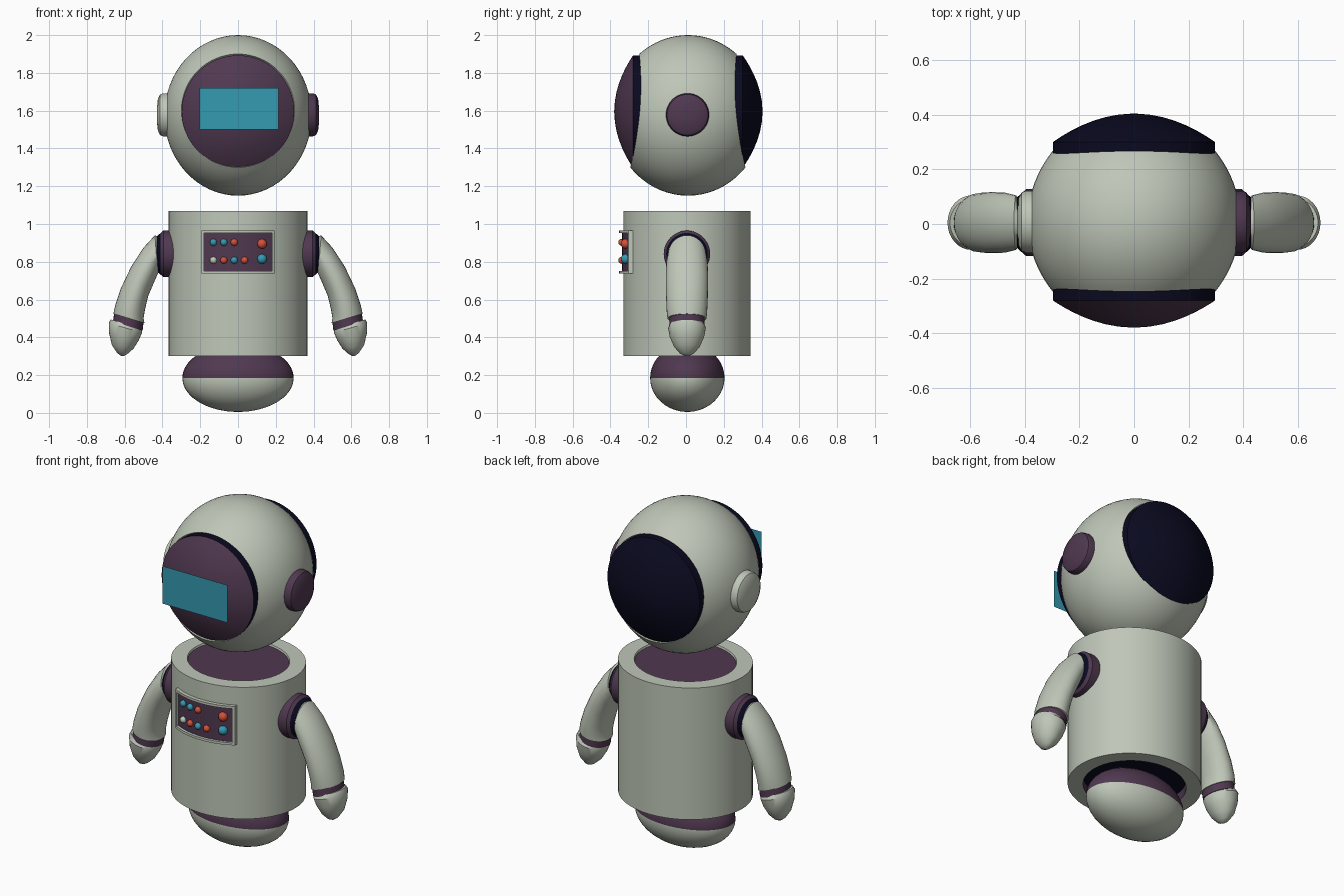
import bpy, bmesh, math
from mathutils import Vector as V

if "Cube" in bpy.data.objects:
    bpy.data.objects.remove(bpy.data.objects["Cube"])


def material(name, r, g, b):
    m = bpy.data.materials.new(name)
    m.use_nodes = True
    m.diffuse_color = (r, g, b, 1)
    m.node_tree.nodes["Principled BSDF"].inputs["Base Color"].default_value = (r, g, b, 1)
    return m


PALE = material("pale grey green", .52, .57, .48)
PLUM = material("plum", .08, .04, .08)
NAVY = material("dark navy", .003, .003, .015)
TEAL = material("teal", .035, .32, .44)
RED = material("red orange", .65, .08, .04)
X, Y, Z = V((1, 0, 0)), V((0, 1, 0)), V((0, 0, 1))


def ring(center, u, v, n=48):
    """Ellipse of points with half-axes u and v."""
    return [V(center) + u * math.cos(math.tau * i / n) + v * math.sin(math.tau * i / n)
            for i in range(n)]


def loft(name, rings, mats, caps=True):
    """Skin a list of rings; mats is one material or one per band."""
    if not isinstance(mats, list):
        mats = [mats] * (len(rings) - 1)
    slots = list(dict.fromkeys(mats))
    bm = bmesh.new()
    rows = [[bm.verts.new(p) for p in r] for r in rings]
    n = len(rows[0])
    for a, b, m in zip(rows, rows[1:], mats):
        for i in range(n):
            j = (i + 1) % n
            bm.faces.new((a[i], a[j], b[j], b[i])).material_index = slots.index(m)
    if caps:
        bm.faces.new(rows[0]).material_index = slots.index(mats[0])
        bm.faces.new(rows[-1]).material_index = slots.index(mats[-1])
    bmesh.ops.recalc_face_normals(bm, faces=bm.faces)
    me = bpy.data.meshes.new(name)
    bm.to_mesh(me)
    bm.free()
    for m in slots:
        me.materials.append(m)
    ob = bpy.data.objects.new(name, me)
    bpy.context.collection.objects.link(ob)
    bpy.ops.object.select_all(action='DESELECT')
    ob.select_set(True)
    bpy.context.view_layer.objects.active = ob
    bpy.ops.object.shade_smooth_by_angle(angle=math.radians(38))
    return ob


# Head shell: an ellipsoid band between two round openings
def shell_ring(t, n=64):
    k = math.cos(t * math.pi / 2)
    pts = []
    for i in range(n):
        a = math.tau * i / n
        x = math.cos(a) * (.3 + .09 * k)
        dz = math.sin(a) * (.3 + .125 * k) + .025 * (1 - k)
        y = .4 * math.sqrt(max(0, 1 - (x / .39) ** 2 - (dz / .425) ** 2))
        pts.append(V((x, .01 + math.copysign(y, t), 1.575 + dz)))
    return pts


shell = [shell_ring(i / 10) for i in range(-10, 11)]
lips = [ring((0, s * .22, 1.6), X * .285, Z * .285, 64) for s in (-1, 1)]
loft("head_shell", [lips[0]] + shell + [lips[1]], PALE, caps=False)


# Face dome in front and matching dome behind
def dome(name, side, rim, height, wall, cap):
    rings = [ring((0, side * .2, 1.595), X * .298, Z * .298, 64)]
    for i in range(10):
        f = math.cos(i / 9 * 1.55)
        rings.append(ring((0, side * (rim + height * (1 - f * f)), 1.595),
                          X * .298 * f, Z * .298 * f, 64))
    loft(name, rings, [wall] + [cap] * 9)


dome("face_dome", -1, .28, .1, NAVY, PLUM)
dome("back_dome", 1, .30, .105, NAVY, NAVY)

# Thin visor screen
bpy.ops.mesh.primitive_plane_add(size=1, location=(0.005, -.405, 1.61), rotation=(math.pi / 2, 0, 0))
screen = bpy.context.object
screen.name = "visor_screen"
screen.scale = (.42, .22, 1)
screen.data.materials.append(TEAL)

# Ear pads
for side, name, mat in ((1, "left_ear", PLUM), (-1, "right_ear", PALE)):
    loft(name, [ring((side * x, .008, 1.578), Y * r, Z * r)
                for x, r in ((.32, .114), (.395, .114), (.412, .108), (.424, .085), (.43, .03))], mat)

# Torso: open drum with a top plate and a recess underneath
profile = [(.01, 1.06), (.75, 1.06), (.76, 1.07), (1, 1.07), (1, .30), (.77, .30), (.77, .35), (.01, .35)]
loft("torso", [ring((0, .005, z), X * .367 * f, Y * .337 * f, 64) for f, z in profile],
     [PLUM, PALE, PALE, PALE, PALE, PLUM, NAVY])

# Rounded base, plum above and pale below
arc = [math.pi * (.01 + .98 * i / 20) for i in range(21)]
loft("base", [ring((0, .007, .185 - .18 * math.cos(a)), X * .295 * math.sin(a), Y * .197 * math.sin(a))
              for a in arc], [PALE] * 10 + [PLUM] * 10)


# Control panel wrapped round the front of the torso
def front_y(x):
    return .005 - .337 * math.sqrt(1 - (x / .367) ** 2)


def slab(name, x0, x1, z0, z1, out, mat, n=12):
    rings = []
    for i in range(n + 1):
        x = x0 + (x1 - x0) * i / n
        y = front_y(x)
        rings.append([V((x, y + d, z)) for d, z in ((.02, z0), (-out, z0), (-out, z1), (.02, z1))])
    loft(name, rings, mat)


slab("panel_face", -.185, .185, .745, .958, .006, PLUM)
slab("panel_frame_top", -.192, .192, .952, .966, .022, PALE)
slab("panel_frame_bottom", -.192, .192, .738, .752, .022, PALE)
for side, name in ((1, "left"), (-1, "right")):
    slab("panel_frame_" + name, side * .18, side * .192, .738, .966, .022, PALE, 2)

# Buttons in two rows
buttons = [(-.13, .903, TEAL), (-.075, .903, TEAL), (-.02, .903, RED), (.127, .895, RED),
           (-.13, .808, PALE), (-.075, .808, RED), (-.02, .808, TEAL), (.035, .808, RED), (.127, .815, TEAL)]
for i, (x, z, mat) in enumerate(buttons):
    r = .026 if x > .1 else .019
    bpy.ops.mesh.primitive_uv_sphere_add(segments=16, ring_count=8, radius=r,
                                         location=(x, front_y(x) - .008, z))
    ob = bpy.context.object
    ob.name = f"button_{i + 1}"
    ob.data.materials.append(mat)
    bpy.ops.object.shade_smooth()


# Arms: each section is outer x, z, inner x, z, and half depth
def arm_part(name, sections, side, mat):
    rings = []
    for ox, oz, ix, iz, d in sections:
        o, i = V((side * ox, .005, oz)), V((side * ix, .005, iz))
        rings.append(ring((o + i) / 2, (o - i) / 2, Y * d, 32))
    loft(name, rings, mat)


upper = [(.425, .935, .42, .745, .08), (.44, .94, .425, .735, .10), (.50, .875, .445, .69, .11),
         (.565, .775, .475, .62, .112), (.62, .66, .493, .545, .11), (.65, .57, .50, .50, .107),
         (.66, .525, .495, .475, .103)]
cuff = [(.655, .53, .50, .48, .092), (.662, .485, .505, .435, .094)]
hand = [(.675, .495, .51, .445, .088), (.684, .475, .508, .425, .1), (.682, .42, .525, .385, .091),
        (.668, .36, .553, .34, .068), (.64, .317, .585, .312, .037), (.618, .301, .606, .3, .008)]
for side, name in ((1, "left"), (-1, "right")):
    loft(name + "_shoulder", [ring((side * x, .005, .842), Y * r, Z * r)
                              for x, r in ((.33, .123), (.395, .123), (.41, .11), (.43, .092))],
         [PLUM, PLUM, NAVY])
    arm_part(name + "_arm", upper, side, PALE)
    arm_part(name + "_cuff", cuff, side, PLUM)
    arm_part(name + "_hand", hand, side, PALE)
